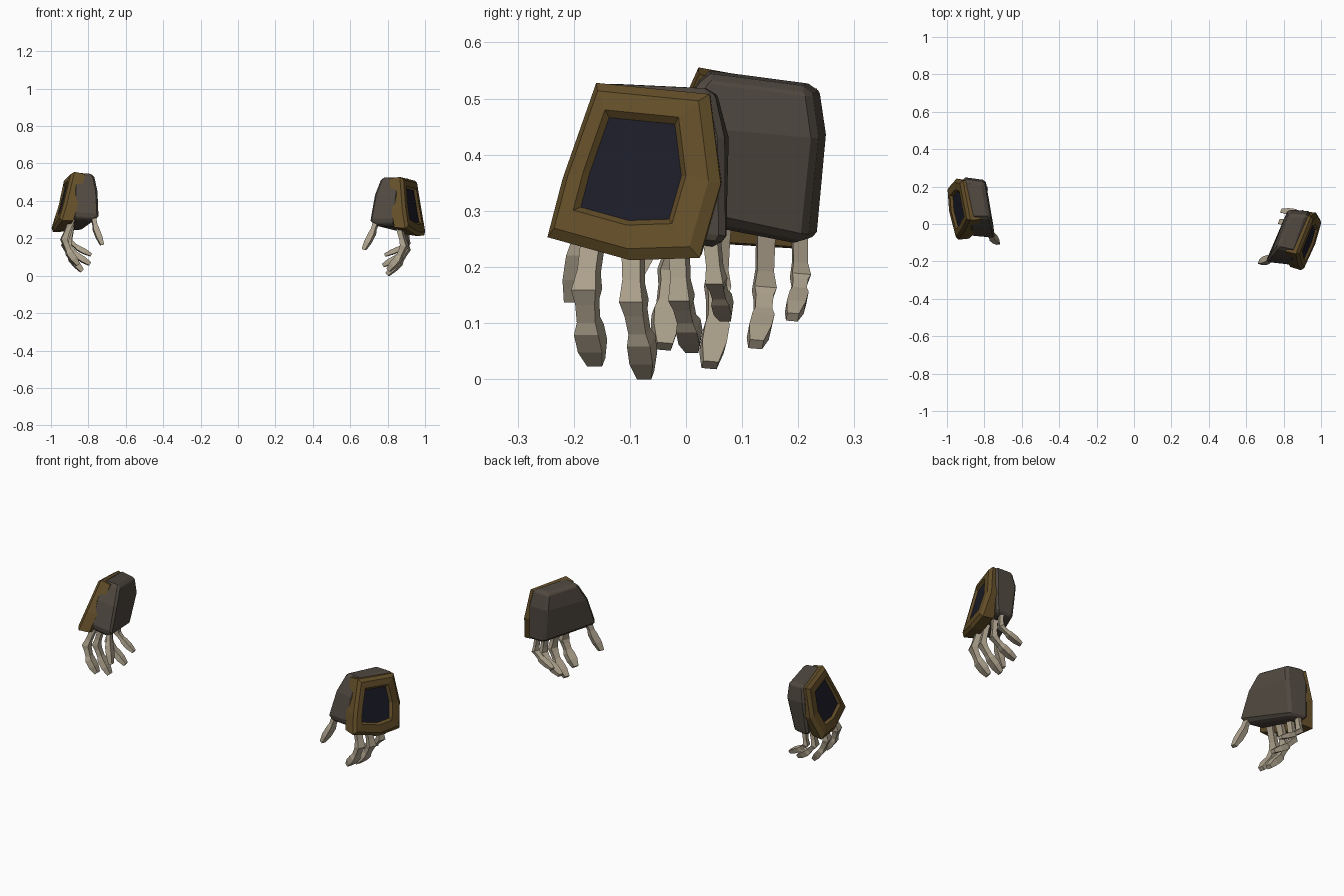
import bpy, bmesh, math
from mathutils import Vector, Matrix

cube = bpy.data.objects.get("Cube")
if cube:
    bpy.data.objects.remove(cube, do_unlink=True)


def material(name, r, g, b):
    m = bpy.data.materials.new(name)
    m.use_nodes = True
    m.diffuse_color = (r, g, b, 1)
    m.node_tree.nodes["Principled BSDF"].inputs["Base Color"].default_value = (r, g, b, 1)
    return m


BONE = material("bone", .42, .36, .265)
LEATHER = material("dark_leather", .079, .065, .051)
GOLD = material("old_gold", .128, .078, .022)
NAVY = material("dark_navy", .0125, .0125, .0225)


def loft(name, loops, mats, matrix, end_material=0):
    """Skin a list of equal-sized loops and cap both ends."""
    bm = bmesh.new()
    rings = [[bm.verts.new(p) for p in loop] for loop in loops]
    n = len(rings[0])
    for a, b in zip(rings, rings[1:]):
        for i in range(n):
            j = (i + 1) % n
            bm.faces.new((a[i], a[j], b[j], b[i]))
    bm.faces.new(rings[0])
    bm.faces.new(rings[-1]).material_index = end_material
    bm.transform(matrix)
    bmesh.ops.recalc_face_normals(bm, faces=bm.faces)
    mesh = bpy.data.meshes.new(name)
    bm.to_mesh(mesh)
    bm.free()
    for m in mats:
        mesh.materials.append(m)
    ob = bpy.data.objects.new(name, mesh)
    bpy.context.scene.collection.objects.link(ob)
    return ob


def finger(name, joints, width, matrix):
    """Square bones that swell at every joint and taper to a blunt tip."""
    pts = [Vector(p) for p in joints]
    side = Vector((.35, .94, 0)).normalized()
    rings = []

    def ring(p, direction, size):
        depth = direction.cross(side).normalized()
        w, d = side * width * size / 2, depth * width * size * .38
        rings.append([p + w + d, p - w + d, p - w - d, p + w - d])

    last = len(pts) - 2
    for k in range(last + 1):
        a, b = pts[k], pts[k + 1]
        direction = (b - a).normalized()
        bend = direction if k == 0 else (direction + (a - pts[k - 1]).normalized())
        ring(a, bend, 1.0)
        if k < last:
            ring(a.lerp(b, .3), direction, .8)
            ring(a.lerp(b, .75), direction, .76)
        else:
            ring(a.lerp(b, .5), direction, 1.0)
            ring(b, direction, .62)
    loft(name, rings, [BONE], matrix)


FINGERS = {
    "index_finger": (.046, [(.855, -.160, .29), (.890, -.177, .16), (.856, -.173, .088), (.806, -.160, .030)]),
    "middle_finger": (.044, [(.870, -.095, .28), (.901, -.093, .14), (.860, -.080, .068), (.800, -.072, .007)]),
    "ring_finger": (.040, [(.885, -.015, .28), (.901, -.008, .145), (.850, .004, .095), (.778, .012, .055)]),
    "little_finger": (.034, [(.895, .043, .28), (.906, .054, .175), (.860, .063, .142), (.788, .071, .110)]),
    "thumb": (.040, [(.750, -.175, .32), (.718, -.190, .225), (.674, -.203, .140)]),
}

# plate outline, clockwise from the upper front corner
OUTLINE = [Vector(p) for p in (
    (.865, -.160, .528), (.946, .042, .508), (.972, .062, .348), (.995, .024, .216),
    (.960, -.100, .212), (.893, -.247, .253), (.878, -.220, .357))]
CENTRE = Vector((.935, -.088, .372))
OUT = Vector((.9, -.39, .21)).normalized()


def plate_loop(scale, shift):
    return [CENTRE + (p - CENTRE) * scale + shift for p in OUTLINE]


def glove_loop(z_front, z_back, inner_front, inner_back, outer_back, outer_front):
    return [(*inner_front, z_front), (*inner_back, z_back),
            (*outer_back, z_back), (*outer_front, z_front)]


def build_hand(side, matrix):
    # leather hand, wide at the knuckles and narrow at the wrist
    glove = loft(side + "_glove", [
        glove_loop(.265, .235, (.735, -.19), (.855, .055), (.935, .06), (.835, -.20)),
        glove_loop(.295, .255, (.702, -.205), (.842, .072), (.945, .070), (.838, -.220)),
        glove_loop(.430, .430, (.727, -.170), (.823, .077), (.945, .068), (.855, -.192)),
        glove_loop(.510, .502, (.758, -.132), (.829, .058), (.935, .052), (.862, -.158)),
        glove_loop(.526, .518, (.772, -.118), (.838, .048), (.925, .044), (.862, -.138)),
    ], [LEATHER], matrix)
    bevel = glove.modifiers.new("soft_corners", "BEVEL")
    bevel.width = .012
    bevel.segments = 1
    bevel.limit_method = "ANGLE"
    bevel.angle_limit = math.radians(45)

    # gold guard on the back of the hand with a sunken panel
    loft(side + "_hand_guard", [
        plate_loop(.95, Vector((-.060, .010, 0))),
        plate_loop(1.0, Vector()),
        plate_loop(.89, OUT * .014),
        plate_loop(.65, OUT * .012 + Vector((0, -.005, .004))),
        plate_loop(.58, OUT * -.002 + Vector((0, -.008, .004))),
    ], [GOLD, NAVY], matrix, end_material=1)

    for name, (width, joints) in FINGERS.items():
        finger(side + "_" + name, joints, width, matrix)


build_hand("left", Matrix.Identity(4))

# the right hand is mirrored and turned about the middle fingertip
turn = (Matrix.Rotation(math.radians(4.5), 4, "Y")
        @ Matrix.Rotation(math.radians(-5.7), 4, "X")
        @ Matrix.Rotation(math.radians(-12), 4, "Z"))
build_hand("right", Matrix.Translation((-.834, .044, .018)) @ turn
           @ Matrix.Scale(-1, 4, (1, 0, 0)) @ Matrix.Translation((-.80, .07, 0)))
